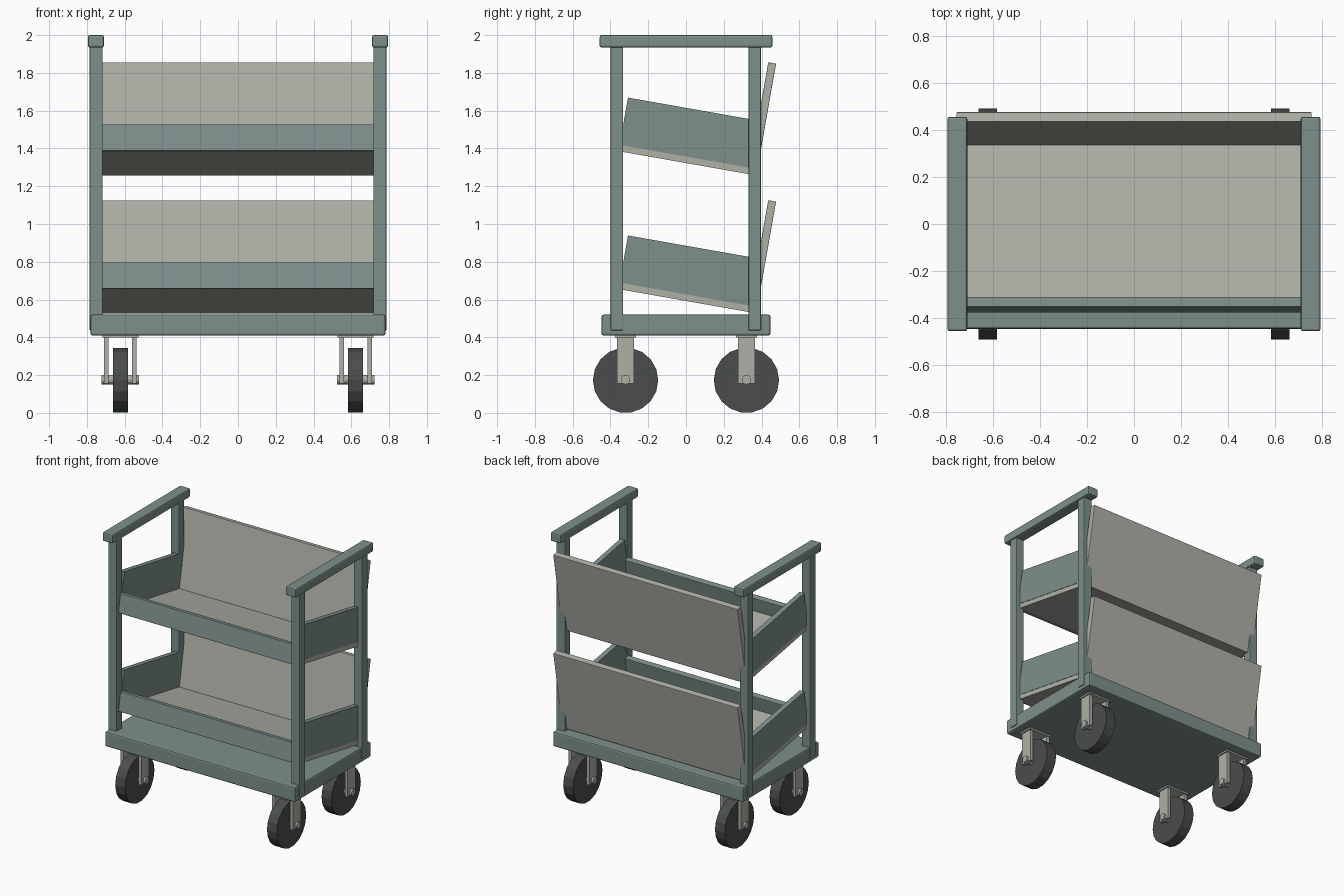
import bpy
from math import radians, pi
from mathutils import Matrix, Vector

if "Cube" in bpy.data.objects:
    bpy.data.objects.remove(bpy.data.objects["Cube"])


def material(name, rgb):
    m = bpy.data.materials.new(name)
    m.diffuse_color = (*rgb, 1)
    m.use_nodes = True
    m.node_tree.nodes["Principled BSDF"].inputs["Base Color"].default_value = m.diffuse_color
    return m


TEAL = material("teal paint", (0.21, 0.28, 0.26))
PALE = material("pale panel", (0.43, 0.44, 0.39))
RUBBER = material("dark rubber", (0.07, 0.075, 0.075))


def box(name, lo, hi, mat, bevel=0, frame=None):
    """Box between two corners, optionally placed in a tilted frame."""
    lo, hi = Vector(lo), Vector(hi)
    bpy.ops.mesh.primitive_cube_add(size=1)
    o = bpy.context.object
    o.name = name
    o.data.transform(Matrix.Translation((lo + hi) / 2) @ Matrix.Diagonal((*(hi - lo), 1)))
    if frame:
        o.matrix_world = frame
    o.data.materials.append(mat)
    if bevel:
        b = o.modifiers.new("edge", 'BEVEL')
        b.width = bevel
        b.segments = 2
    return o


def wheel(name, centre, radius, width, sides, mat):
    """Cylinder whose axis runs along x."""
    bpy.ops.mesh.primitive_cylinder_add(vertices=sides, radius=radius, depth=width,
                                        location=centre, rotation=(0, pi / 2, 0))
    o = bpy.context.object
    o.name = name
    o.data.materials.append(mat)


# Base deck
box("base", (-0.78, -0.447, 0.41), (0.78, 0.447, 0.52), TEAL, 0.01)

for s in (-1, 1):
    # Upright posts and top handles
    def span(a, b):
        return sorted((s * a, s * b))
    x0, x1 = span(0.717, 0.786)
    for y in (-0.366, 0.364):
        box("post", (x0, y - 0.033, 0.437), (x1, y + 0.033, 1.95), TEAL, 0.005)
    x0, x1 = span(0.71, 0.795)
    box("handle", (x0, -0.457, 1.934), (x1, 0.457, 2.0), TEAL, 0.01)

    # Casters: mounting plate, fork, axle and wheel
    for y in (-0.32, 0.32):
        x = s * 0.623
        box("caster_plate", (x - 0.095, y - 0.055, 0.398), (x + 0.095, y + 0.055, 0.415), PALE)
        for t in (-1, 1):
            c = x + t * 0.074
            box("caster_fork", (c - 0.012, y - 0.046, 0.155), (c + 0.012, y + 0.046, 0.405), PALE)
        wheel("caster_axle", (x, y, 0.176), 0.025, 0.2, 12, PALE)
        wheel("caster_wheel", (x, y, 0.173), 0.173, 0.08, 18, RUBBER)

# Two shelves tilted back by ten degrees, built in their own frame
W = 0.757
for z in (0.659, 1.389):
    f = Matrix.Translation((0, -0.377, z)) @ Matrix.Rotation(radians(-10), 4, 'X')
    box("shelf", (-W + 0.005, 0.02, 0), (W - 0.005, 0.74, 0.035), PALE, 0, f)
    box("shelf_back", (-W, 0.719, 0), (W, 0.761, 0.601), PALE, 0.003, f)
    box("shelf_lip", (-W + 0.01, 0, 0), (W - 0.01, 0.043, 0.14), TEAL, 0.003, f)
    for s in (-1, 1):
        x0, x1 = sorted((s * 0.718, s * 0.755))
        box("shelf_side", (x0, 0.02, 0.034), (x1, 0.73, 0.288), TEAL, 0, f)
